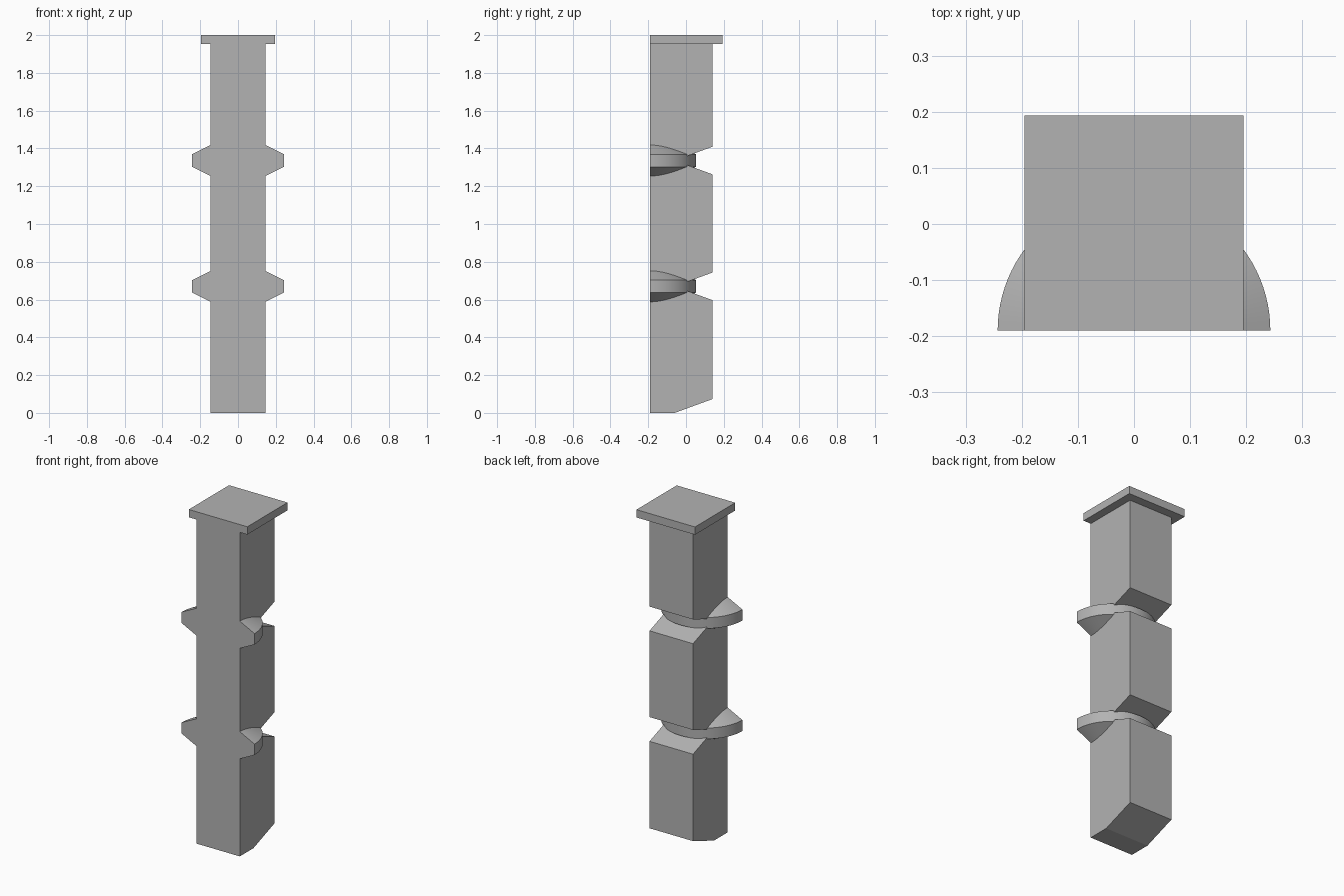
import bpy, bmesh
from math import cos, sin, pi

cube = bpy.data.objects.get("Cube")
if cube:
    bpy.data.objects.remove(cube, do_unlink=True)

GREY = (0.45, 0.45, 0.45, 1)
stone = bpy.data.materials.new("plain grey")
stone.use_nodes = True
stone.diffuse_color = GREY
stone.node_tree.nodes["Principled BSDF"].inputs["Base Color"].default_value = GREY

FRONT, BACK, HALF = -0.19, 0.14, 0.145   # column extents
LEVELS = (0.67, 1.336)                   # notch and collar heights


def loft(name, sections):
    """Join matching closed outlines into a capped solid."""
    bm = bmesh.new()
    rings = [[bm.verts.new(p) for p in s] for s in sections]
    for a, b in zip(rings, rings[1:]):
        for i in range(len(a)):
            j = (i + 1) % len(a)
            bm.faces.new((a[i], a[j], b[j], b[i]))
    bm.faces.new(rings[0])
    bm.faces.new(rings[-1])
    bmesh.ops.recalc_face_normals(bm, faces=bm.faces)
    mesh = bpy.data.meshes.new(name)
    bm.to_mesh(mesh)
    bm.free()
    mesh.materials.append(stone)
    obj = bpy.data.objects.new(name, mesh)
    bpy.context.collection.objects.link(obj)
    return obj


# Column: side profile with a chamfered foot and V notches in the back
profile = [(FRONT, 0), (-0.06, 0), (BACK, 0.073)]
for z in LEVELS:
    profile += [(BACK, z - 0.073), (-0.06, z), (BACK, z + 0.073)]
profile += [(BACK, 1.953), (FRONT, 1.953)]
loft("column", [[(x, y, z) for y, z in profile] for x in (-HALF, HALF)])

# Cap plate, flush with the front
plate = [(-0.195, FRONT), (0.195, FRONT), (0.195, 0.193), (-0.195, 0.193)]
loft("cap_plate", [[(x, y, z) for x, y in plate] for z in (1.953, 2)])

# Half-round collars swept around the back of the column
rim = [(HALF, -0.082), (0.243, -0.033), (0.243, 0.033), (HALF, 0.082)]
STEPS = 48
for name, level in zip(("lower_collar", "upper_collar"), LEVELS):
    sweep = [pi * i / STEPS for i in range(STEPS + 1)]
    collar = loft(name, [[(r * cos(a), FRONT + r * sin(a), level + z)
                          for r, z in rim] for a in sweep])
    bpy.ops.object.select_all(action="DESELECT")
    collar.select_set(True)
    bpy.context.view_layer.objects.active = collar
    bpy.ops.object.shade_smooth_by_angle(angle=pi / 9)
